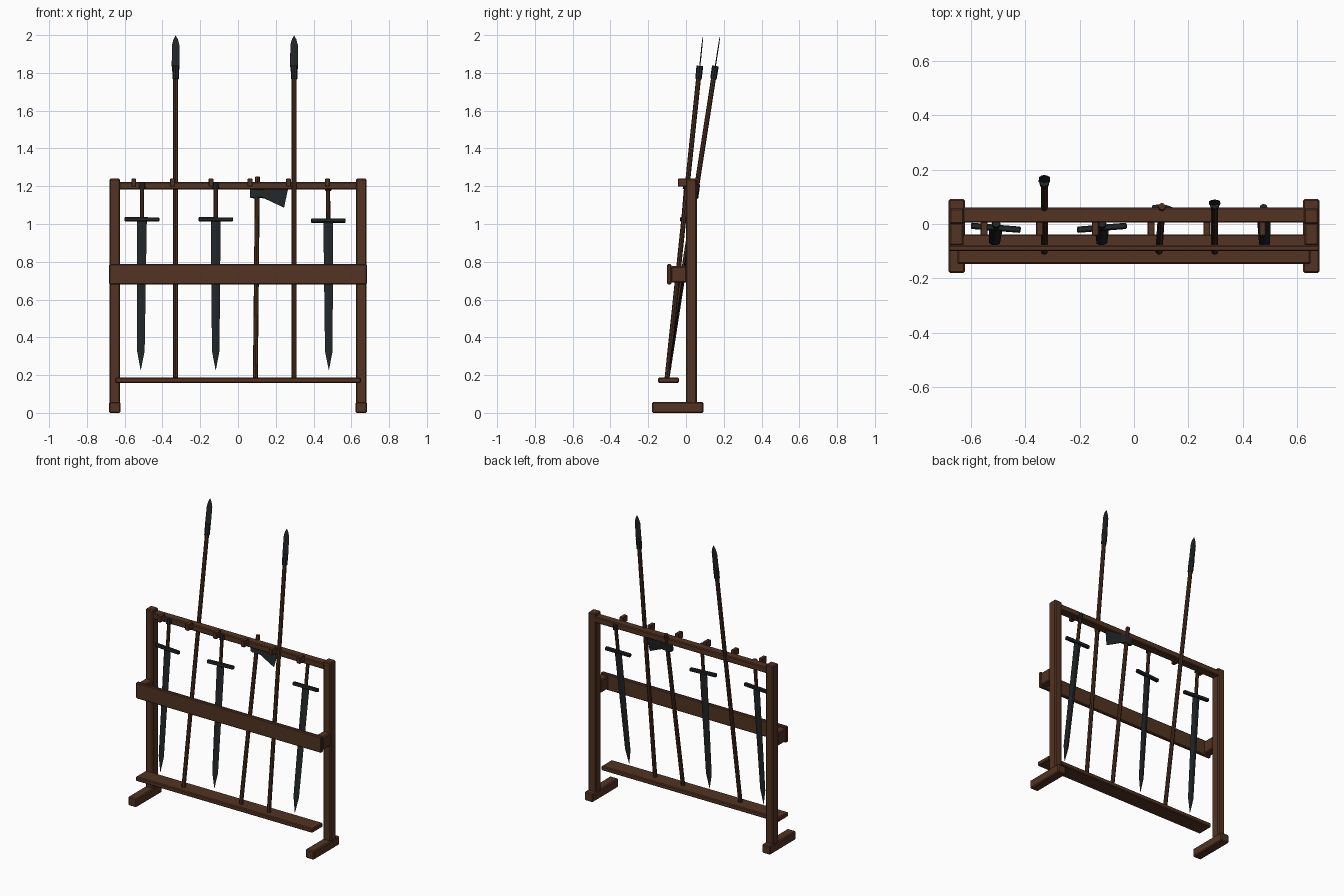
import bpy, bmesh
from math import atan, pi
from mathutils import Matrix, Vector

cube = bpy.data.objects.get("Cube")
if cube:
    bpy.data.objects.remove(cube)


def material(name, color, rough):
    m = bpy.data.materials.new(name)
    m.use_nodes = True
    m.diffuse_color = (*color, 1)
    bsdf = m.node_tree.nodes["Principled BSDF"]
    bsdf.inputs["Base Color"].default_value = (*color, 1)
    bsdf.inputs["Roughness"].default_value = rough
    return m


WOOD = material("dark wood", (0.085, 0.033, 0.016), 0.8)
SHAFT = material("shaft wood", (0.07, 0.028, 0.014), 0.8)
IRON = material("dark iron", (0.016, 0.019, 0.021), 0.6)


def finish(name, bm, mat, matrix=Matrix(), bevel=0):
    bmesh.ops.recalc_face_normals(bm, faces=bm.faces)
    mesh = bpy.data.meshes.new(name)
    bm.to_mesh(mesh)
    bm.free()
    mesh.materials.append(mat)
    ob = bpy.data.objects.new(name, mesh)
    bpy.context.collection.objects.link(ob)
    ob.matrix_world = matrix
    if bevel:
        mod = ob.modifiers.new("worn edges", "BEVEL")
        mod.width = bevel
        mod.segments = 1
    return ob


def box(name, lo, hi, mat=WOOD, matrix=Matrix(), bevel=0.005):
    lo, hi = Vector(lo), Vector(hi)
    bm = bmesh.new()
    bmesh.ops.create_cube(bm, size=1, matrix=Matrix.Translation((lo + hi) / 2)
                          @ Matrix.Diagonal((*(hi - lo), 1)))
    return finish(name, bm, mat, matrix, bevel)


def rod(name, z0, z1, r0, r1, mat, matrix):
    bm = bmesh.new()
    bmesh.ops.create_cone(bm, cap_ends=True, segments=8, radius1=r0, radius2=r1,
                          depth=z1 - z0, matrix=Matrix.Translation((0, 0, (z0 + z1) / 2)))
    return finish(name, bm, mat, matrix)


def loft(name, rings, mat, matrix):
    """Skin a solid over a list of four-point rings."""
    bm = bmesh.new()
    loops = [[bm.verts.new(p) for p in ring] for ring in rings]
    for a, b in zip(loops, loops[1:]):
        for i in range(4):
            j = (i + 1) % 4
            bm.faces.new((a[i], a[j], b[j], b[i]))
    bm.faces.new(loops[0])
    bm.faces.new(loops[-1])
    return finish(name, bm, mat, matrix)


def blade(name, stations, thick, matrix):
    """Flat diamond-section blade from (height, half width) stations."""
    widest = max(w for z, w in stations)
    rings = []
    for z, w in stations:
        t = thick * w / widest
        rings.append([(w, 0, z), (0, t, z), (-w, 0, z), (0, -t, z)])
    return loft(name, rings, IRON, matrix)


def leaning(x, y, z, slope, roll=0, yaw=0):
    return (Matrix.Translation((x, y, z)) @ Matrix.Rotation(-atan(slope), 4, "X")
            @ Matrix.Rotation(roll, 4, "Y") @ Matrix.Rotation(yaw, 4, "Z"))


# Rack frame ends
for side, s in (("left", 1), ("right", -1)):
    def end(part, x0, x1, y0, y1, z0, z1):
        xs = sorted((s * x0, s * x1))
        box(f"{side}_{part}", (xs[0], y0, z0), (xs[1], y1, z1), bevel=0.006)
    end("foot", 0.622, 0.683, -0.18, 0.092, 0, 0.058)
    end("post", 0.625, 0.68, 0, 0.057, 0.05, 1.24)
    end("spacer", 0.627, 0.68, -0.08, 0.004, 0.69, 0.777)

# Rails and shelf
box("top_rail", (-0.635, 0.005, 1.182), (0.635, 0.06, 1.222))
box("middle_board", (-0.682, -0.1, 0.68), (0.682, -0.077, 0.787))
box("bottom_shelf", (-0.65, -0.147, 0.158), (0.65, -0.038, 0.187))

# Pegs along the top rail
for i in range(6):
    x = -0.552 + i * 0.205
    box(f"peg_{i + 1}", (x - 0.013, -0.043, 1.198), (x + 0.013, 0.008, 1.24), bevel=0.003)

# Spears
for i, (x, slope) in enumerate(((-0.33, 0.155), (0.297, 0.105)), 1):
    m = leaning(x, -0.1, 0.187, slope)
    k = (1 + slope ** 2) ** 0.5
    rod(f"spear_shaft_{i}", 0, 1.6 * k, 0.013, 0.013, SHAFT, m)
    rod(f"spear_socket_{i}", 1.58 * k, 1.65 * k, 0.017, 0.018, IRON, m)
    blade(f"spear_blade_{i}", [(1.62 * k, 0.018), (1.65 * k, 0.021), (1.76 * k, 0.02),
                               (1.79 * k, 0.012), (1.81 * k, 0.001)], 0.003, m)

# Swords, points down
for i, (x, y, slope, roll, yaw) in enumerate(((-0.515, -0.08, 0.083, 0.008, -0.08),
                                              (-0.118, -0.08, 0.083, 0, 0.08),
                                              (0.481, -0.09, 0.152, -0.004, 0)), 1):
    m = leaning(x, y, 0.228, slope, roll, yaw)
    blade(f"sword_blade_{i}", [(0, 0.001), (0.1, 0.02), (0.8, 0.026)], 0.006, m)
    box(f"sword_guard_{i}", (-0.092, -0.011, 0.788), (0.092, 0.011, 0.81), IRON, m, 0.004)
    rod(f"sword_grip_{i}", 0.805, 0.97, 0.011, 0.011, SHAFT, m)
    rod(f"sword_pommel_{i}", 0.96, 0.995, 0.017, 0.015, IRON, m)

# Axe
m = leaning(0.092, -0.1, 0.187, 0.155, 0.01)
rod("axe_handle", 0, 1.075, 0.013, 0.013, SHAFT, m)
head = m @ Matrix.Rotation(-0.07, 4, "Z")
sections = ((-0.037, 0.965, 1.005, 0.012), (-0.018, 0.962, 1.01, 0.016),
            (0.018, 0.965, 1.01, 0.016), (0.04, 0.96, 1.015, 0.009),
            (0.15, (0.91, 0.143), (1.045, 0.17), 0.001))
rings = []
for x, low, high, t in sections:
    zl, xl = low if isinstance(low, tuple) else (low, x)
    zh, xh = high if isinstance(high, tuple) else (high, x)
    rings.append([(xl, -t, zl), (xl, t, zl), (xh, t, zh), (xh, -t, zh)])
loft("axe_head", rings, IRON, head)
